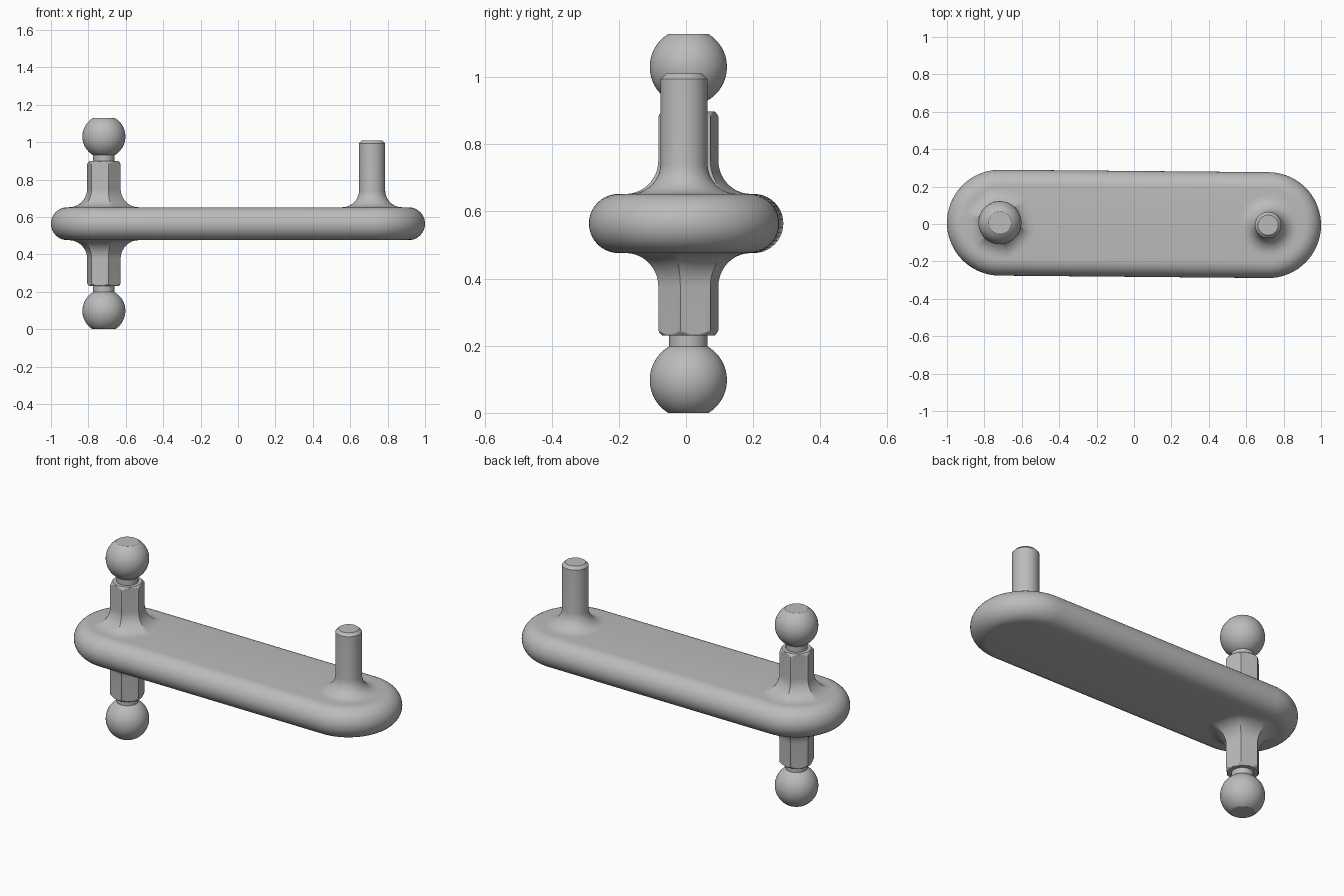
import bpy, bmesh, math
from math import sin, cos, pi, radians

cube = bpy.data.objects.get("Cube")
if cube:
    bpy.data.objects.remove(cube, do_unlink=True)

steel = bpy.data.materials.new("grey_steel")
steel.use_nodes = True
GREY = (0.5, 0.5, 0.5, 1)
steel.diffuse_color = GREY
steel.node_tree.nodes["Principled BSDF"].inputs["Base Color"].default_value = GREY

MID = 0.564          # centre height of the arm
HALF = 0.088         # half thickness of the arm
END_R = 0.283        # radius of the arm ends
STUD = (-0.717, 0.007)
POST = (0.717, -0.006)
SEG = 72


def loft(name, rings):
    """Skin a stack of closed rings of points and cap both ends."""
    bm = bmesh.new()
    loops = [[bm.verts.new(p) for p in ring] for ring in rings]
    for low, high in zip(loops, loops[1:]):
        n = len(low)
        for i in range(n):
            j = (i + 1) % n
            bm.faces.new((low[i], low[j], high[j], high[i]))
    bm.faces.new(loops[0])
    bm.faces.new(loops[-1])
    bmesh.ops.recalc_face_normals(bm, faces=bm.faces)
    mesh = bpy.data.meshes.new(name)
    bm.to_mesh(mesh)
    bm.free()
    mesh.materials.append(steel)
    obj = bpy.data.objects.new(name, mesh)
    bpy.context.collection.objects.link(obj)
    bpy.ops.object.select_all(action='DESELECT')
    obj.select_set(True)
    bpy.context.view_layer.objects.active = obj
    bpy.ops.object.shade_smooth_by_angle(angle=radians(25))
    return obj


def turned(name, centre, side, profile, shape=None):
    """Turn a (radius, height from arm centre) profile; shape may limit the radius by angle."""
    rings = []
    for r, h in profile:
        ring = []
        for i in range(SEG):
            a = 2 * pi * i / SEG
            rr = shape(a, r, h) if shape else r
            ring.append((centre[0] + rr * cos(a), centre[1] + rr * sin(a), MID + side * h))
        rings.append(ring)
    return loft(name, rings)


def fillet(base, rad):
    """Concave flare from the arm face up to a shaft of radius base."""
    pts = [(base + rad + 0.002, HALF - 0.02)]
    for k in range(11):
        t = pi / 2 * k / 10
        pts.append((base + rad * (1 - sin(t)), HALF + rad * (1 - cos(t))))
    return pts


# Arm: a stadium with fully rounded rim
def arm_ring(t):
    r = END_R - HALF + HALF * cos(t)
    ring = []
    for centre, start in ((POST, -pi / 2), (STUD, pi / 2)):
        for k in range(37):
            a = start + pi * k / 36
            ring.append((centre[0] + r * cos(a), centre[1] + r * sin(a), MID + HALF * sin(t)))
    return ring


loft("arm", [arm_ring(-pi / 2 + pi * k / 20) for k in range(21)])

# Post with flared foot and chamfered tip
turned("post", POST, 1, fillet(0.07, 0.09) + [(0.07, 0.43), (0.054, 0.446)])

# Hexagonal stud shank: the hexagon is cut by a cone at its tip
HEX_R = 0.0925
HEX_TIP = 0.334


def hexagon(a, r, h):
    local = (a - radians(45)) % (pi / 3) - pi / 6
    flat = HEX_R * cos(pi / 6) / cos(local)
    cone = 0.078 + 1.0 * max(0, HEX_TIP - h)
    return min(flat, cone) + r - HEX_R


shank = fillet(HEX_R, 0.1) + [(HEX_R, HEX_TIP - 0.0155 * k / 6) for k in range(6, -1, -1)]

# Ball with a flat on the outer end
BALL_R, BALL_H = 0.115, 0.466
cut = math.asin((MID - BALL_H) / BALL_R)
ball = []
for k in range(25):
    t = -1.5 + (cut + 1.5) * k / 24
    ball.append((BALL_R * cos(t), BALL_H + BALL_R * sin(t)))

for label, side in (("upper", 1), ("lower", -1)):
    turned(label + "_shank", STUD, side, shank, hexagon)
    turned(label + "_neck", STUD, side, [(0.057, HEX_TIP - 0.02), (0.057, BALL_H - 0.08)])
    turned(label + "_ball", STUD, side, ball)
